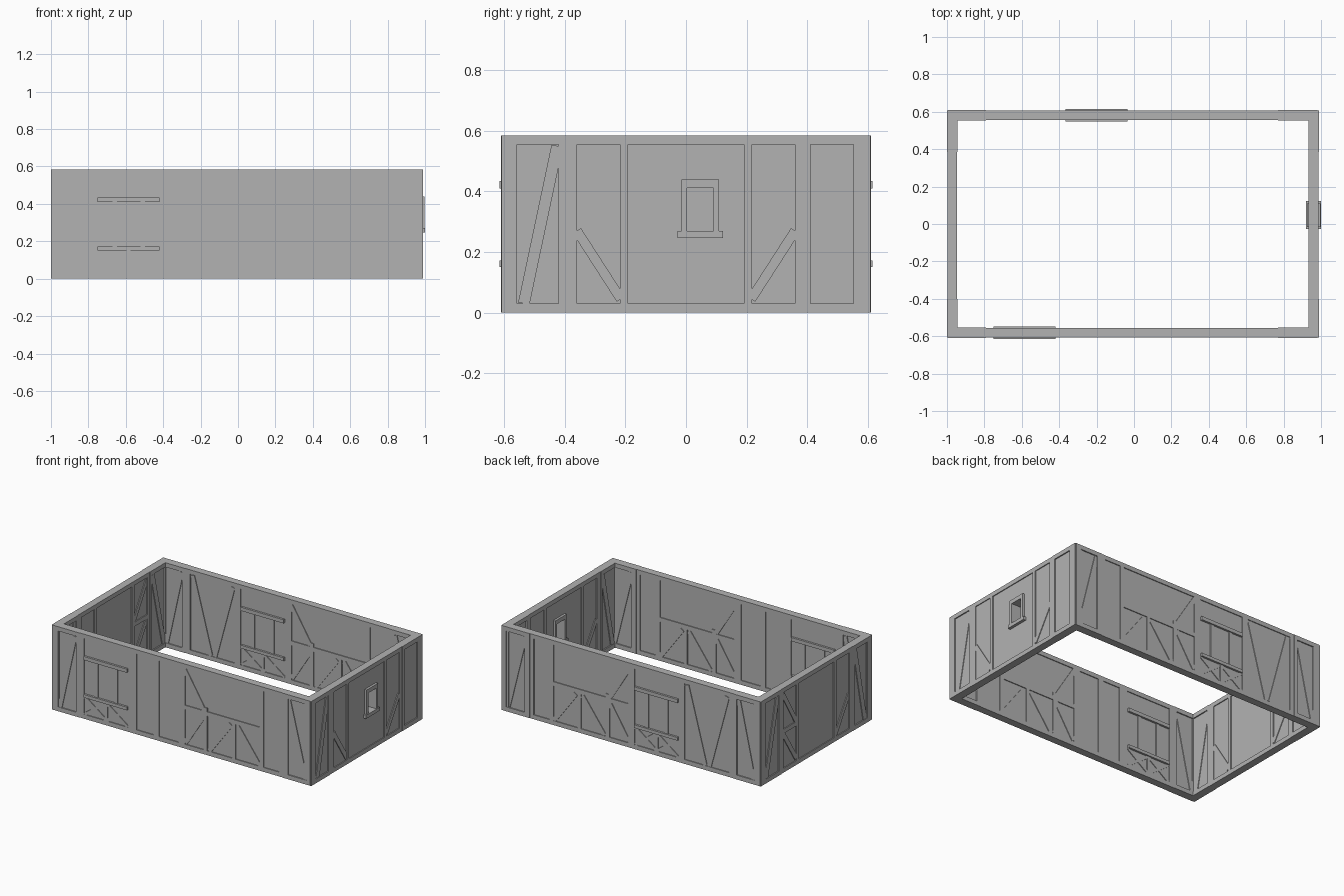
import bpy, bmesh, math
from mathutils import Matrix, Vector

if "Cube" in bpy.data.objects:
    bpy.data.objects.remove(bpy.data.objects["Cube"], do_unlink=True)

H = 0.585        # wall height
RAIL = 0.03      # height of sill and top beams
CORE = 0.020     # half depth of the plaster
BEAM = 0.026     # half depth of the timbers
POST = 0.028     # half depth of the corner frames
BAY = 0.034      # half depth of window ledges

grey = bpy.data.materials.new("plain_grey")
grey.use_nodes = True
colour = (0.45, 0.45, 0.45, 1)
grey.diffuse_color = colour
grey.node_tree.nodes["Principled BSDF"].inputs["Base Color"].default_value = colour


class Wall:
    """Collects boxes in a wall's own plane: u runs along it, z up."""

    def __init__(self):
        self.bm = bmesh.new()

    def box(self, u0, u1, z0, z1, d=BEAM):
        m = Matrix.Translation(((u0 + u1) / 2, 0, (z0 + z1) / 2))
        m = m @ Matrix.Diagonal((u1 - u0, 2 * d, z1 - z0, 1))
        bmesh.ops.create_cube(self.bm, size=1, matrix=m)

    def brace(self, a, b, w=0.032, d=BEAM - 0.001):
        a, b = Vector((a[0], 0, a[1])), Vector((b[0], 0, b[1]))
        v = b - a
        m = Matrix.Translation((a + b) / 2) @ Matrix.Rotation(-math.atan2(v.z, v.x), 4, "Y")
        m = m @ Matrix.Diagonal((v.length, 2 * d, w, 1))
        bmesh.ops.create_cube(self.bm, size=1, matrix=m)

    def posts(self, *spans):
        for u0, u1 in spans:
            self.box(u0, u1, 0, H)

    def rails(self, u0, u1):
        self.box(u0, u1, 0, RAIL)
        self.box(u0, u1, H - RAIL, H)

    def corner(self, u0, u1, left=0.04, right=0.03):
        for z in (0, H - RAIL):
            self.box(u0, u1, z, z + RAIL, POST)
        self.box(u0, u0 + left, 0, H, POST)
        self.box(u1 - right, u1, 0, H, POST)

    def finish(self, name, location, angle):
        mesh = bpy.data.meshes.new(name)
        self.bm.to_mesh(mesh)
        self.bm.free()
        mesh.materials.append(grey)
        ob = bpy.data.objects.new(name, mesh)
        ob.location = location
        ob.rotation_euler.z = angle
        bpy.context.collection.objects.link(ob)


def window_bay(w, u0, u1):
    """Shuttered window between ledges, above two crossed panels."""
    mid = (u0 + u1) / 2
    w.box(u0, u1, 0.41, 0.435, BAY)
    w.box(u0, u1, 0.15, 0.172, BAY)
    for u in (mid - 0.075, mid + 0.075):
        w.box(u - 0.012, u + 0.012, 0.17, 0.41)
    for a, b in ((u0, mid), (mid, u1)):
        w.brace((a, 0.03), (b, 0.15), 0.02)
        w.brace((a, 0.15), (b, 0.03), 0.02)
    w.box(mid - 0.01, mid + 0.01, RAIL, 0.15)


def braced_half(w):
    """Timbers shared by the +x halves of both long walls."""
    w.posts((-0.03, 0.02), (0.74, 0.775))
    w.box(0.16, 0.19, RAIL, H - RAIL - 0.23)
    w.box(0.59, 0.62, RAIL, H - RAIL)
    w.box(0.02, 0.62, 0.27, 0.30)
    w.brace((0.01, 0.55), (0.165, 0.30))
    w.brace((0.02, 0.04), (0.165, 0.27))
    w.brace((0.20, 0.03), (0.37, 0.26))
    w.box(0.38, 0.405, RAIL, 0.27)
    w.brace((0.42, 0.26), (0.59, 0.03))
    # end corner with its leaning brace
    w.corner(0.77, 0.98)
    w.brace((0.81, 0.55), (0.94, 0.03))


def long_wall():
    w = Wall()
    w.box(-0.98, 0.97, 0.001, H - 0.001, CORE)
    w.rails(-0.98, 0.97)
    w.corner(-0.995, -0.79, 0.045, 0.025)
    w.brace((-0.94, 0.03), (-0.825, 0.55))
    w.posts((-0.79, -0.755), (-0.415, -0.37))
    braced_half(w)
    return w


# Front wall
w = long_wall()
window_bay(w, -0.75, -0.42)
w.posts((-0.22, -0.18))
w.box(-0.37, -0.35, RAIL, H - RAIL)
w.finish("front_wall", (0, -0.582, 0), 0)

# Back wall
w = long_wall()
window_bay(w, -0.365, -0.035)
w.brace((-0.74, 0.55), (-0.60, 0.03))
w.brace((-0.43, 0.55), (-0.57, 0.03))
w.finish("back_wall", (0, 0.582, 0), 0)


def side_wall(hole=None):
    w = Wall()
    z0, z1 = 0.001, H - 0.001
    if hole:
        a, b, c, d = hole
        w.box(-0.6, a, z0, z1, CORE)
        w.box(b, 0.6, z0, z1, CORE)
        w.box(a, b, z0, c, CORE)
        w.box(a, b, d, z1, CORE)
    else:
        w.box(-0.6, 0.6, z0, z1, CORE)
    w.rails(-0.6, 0.6)
    w.corner(-0.608, -0.40, 0.05, 0.02)
    w.corner(0.385, 0.608, 0.025, 0.055)
    w.brace((-0.535, 0.03), (-0.425, 0.55), 0.038)
    w.posts((-0.40, -0.36), (0.36, 0.385))
    for s in (-1, 1):
        w.box(s * 0.205 - 0.013, s * 0.205 + 0.013, RAIL, H - RAIL)
        w.brace((s * 0.215, 0.045), (s * 0.36, 0.27))
    return w


# Right wall with an open framed window
w = side_wall((0.004, 0.09, 0.27, 0.412))
w.box(-0.015, 0.004, 0.26, 0.44, 0.036)
w.box(0.09, 0.109, 0.26, 0.44, 0.036)
w.box(0.004, 0.09, 0.412, 0.44, 0.036)
w.box(-0.028, 0.122, 0.246, 0.27, 0.04)
w.finish("right_wall", (0.96, 0, 0), math.pi / 2)

# Left wall with an extra braced rail
w = side_wall()
w.box(0.21, 0.37, 0.27, 0.30)
w.brace((0.215, 0.30), (0.36, 0.54))
w.brace((0.42, 0.55), (0.545, 0.03), 0.038)
w.finish("left_wall", (-0.972, 0, 0), math.pi / 2)
